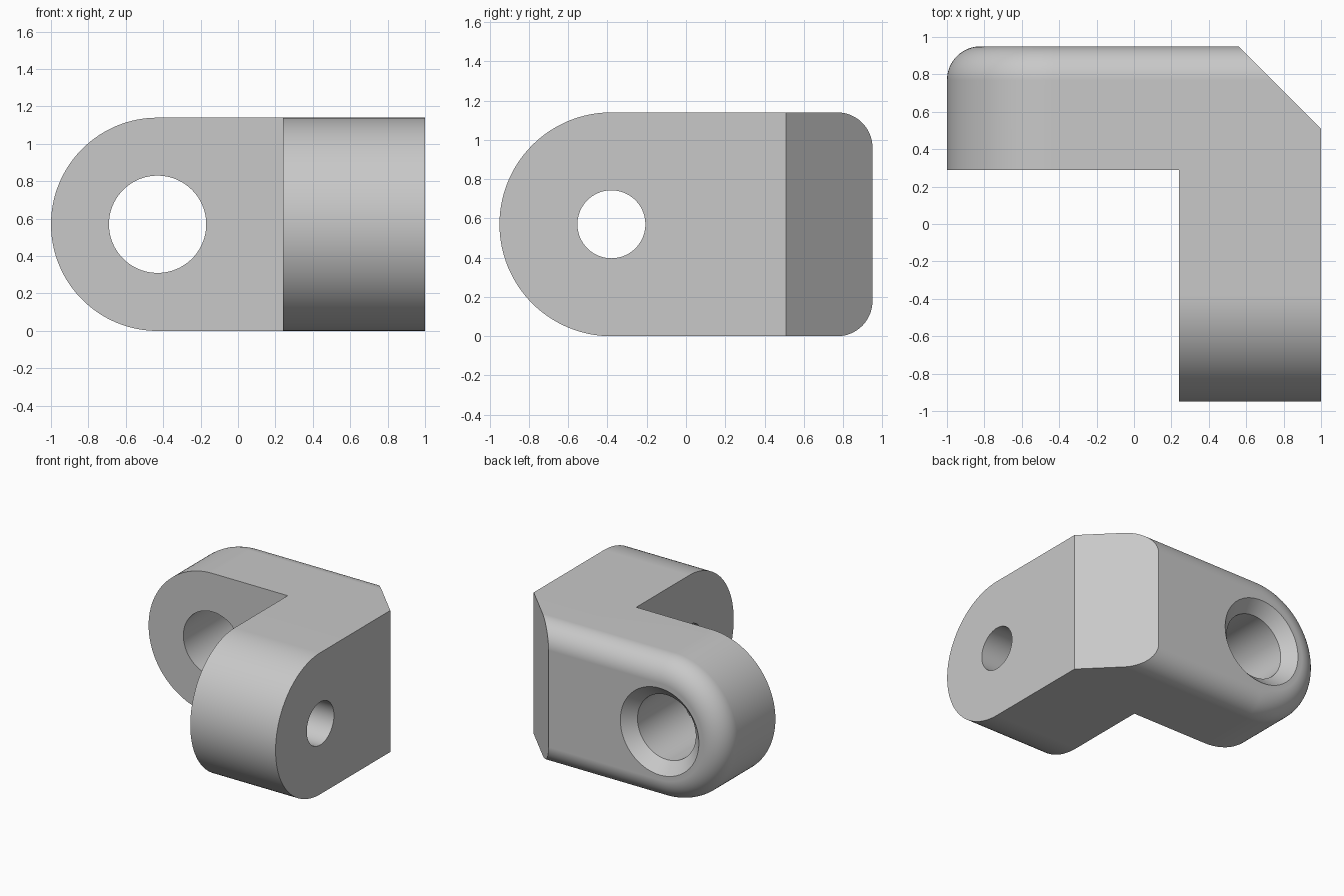
import bpy, bmesh, math
from mathutils import Vector

cube = bpy.data.objects.get("Cube")
if cube:
    bpy.data.objects.remove(cube, do_unlink=True)

HALF = 0.57        # half height and end radius of both arms
FILLET = 0.18
BACK = 0.95

grey = bpy.data.materials.new("light_grey")
grey.use_nodes = True
grey.diffuse_color = (0.58, 0.58, 0.58, 1)
grey.node_tree.nodes["Principled BSDF"].inputs["Base Color"].default_value = (0.58, 0.58, 0.58, 1)


def loft(name, rings):
    """Skin a list of equal-length closed rings and cap both ends."""
    bm = bmesh.new()
    loops = [[bm.verts.new(p) for p in ring] for ring in rings]
    n = len(loops[0])
    for a, b in zip(loops, loops[1:]):
        for i in range(n):
            j = (i + 1) % n
            bm.faces.new((a[i], a[j], b[j], b[i]))
    bm.faces.new(loops[0])
    bm.faces.new(loops[-1])
    bmesh.ops.recalc_face_normals(bm, faces=bm.faces)
    mesh = bpy.data.meshes.new(name)
    bm.to_mesh(mesh)
    bm.free()
    mesh.materials.append(grey)
    obj = bpy.data.objects.new(name, mesh)
    bpy.context.collection.objects.link(obj)
    return obj


def tongue(centre, end, r, steps=64):
    """Round-ended outline as (along, height) pairs, square at the far end."""
    arc = [math.pi / 2 + math.pi * i / steps for i in range(steps + 1)]
    pts = [(centre + r * math.cos(a), HALF + r * math.sin(a)) for a in arc]
    return pts + [(end, HALF - r), (end, HALF + r)]


def circle(r, n=96):
    return [(r * math.cos(math.tau * i / n), r * math.sin(math.tau * i / n)) for i in range(n)]


def combine(target, other, operation):
    mod = target.modifiers.new(operation.title(), "BOOLEAN")
    mod.operation = operation
    mod.solver = "EXACT"
    mod.object = other
    bpy.context.view_layer.objects.active = target
    bpy.ops.object.modifier_apply(modifier=mod.name)
    bpy.data.objects.remove(other, do_unlink=True)


# Rear arm, with a rolled fillet around its back edge
sections = [(0.29, HALF)]
for i in range(17):
    a = math.pi / 2 * i / 16
    sections.append((BACK - FILLET + FILLET * math.sin(a), HALF - FILLET + FILLET * math.cos(a)))
bracket = loft("corner_bracket", [[(u, y, z) for u, z in tongue(-0.43, 1, r)] for y, r in sections])

# Side arm, reaching forward
side = loft("side_arm", [[(x, u, z) for u, z in tongue(-0.38, 0.5, HALF)] for x in (0.24, 1)])
combine(bracket, side, "UNION")

# Bevelled outer corner
corner = [(1.2, 0.31), (1.2, 1.15), (0.36, 1.15)]
combine(bracket, loft("corner_cutter", [[(x, y, z) for x, y in corner] for z in (-0.2, 1.4)]), "DIFFERENCE")

# Countersunk hole through the rear arm
bore = [(0.1, 0.26), (BACK - 0.09, 0.26), (BACK + 0.05, 0.4)]
combine(bracket, loft("rear_hole_cutter",
        [[(-0.43 + u, y, HALF + v) for u, v in circle(r)] for y, r in bore]), "DIFFERENCE")

# Plain hole through the side arm
combine(bracket, loft("side_hole_cutter",
        [[(x, -0.38 + u, HALF + v) for u, v in circle(0.173)] for x in (0.1, 1.2)]), "DIFFERENCE")

# Smooth curved surfaces, crisp edges and flat planes
bpy.ops.object.select_all(action="DESELECT")
bracket.select_set(True)
bpy.context.view_layer.objects.active = bracket
bpy.ops.object.shade_smooth_by_angle(angle=math.radians(25))
weighted = bracket.modifiers.new("Weighted normals", "WEIGHTED_NORMAL")
weighted.keep_sharp = True
